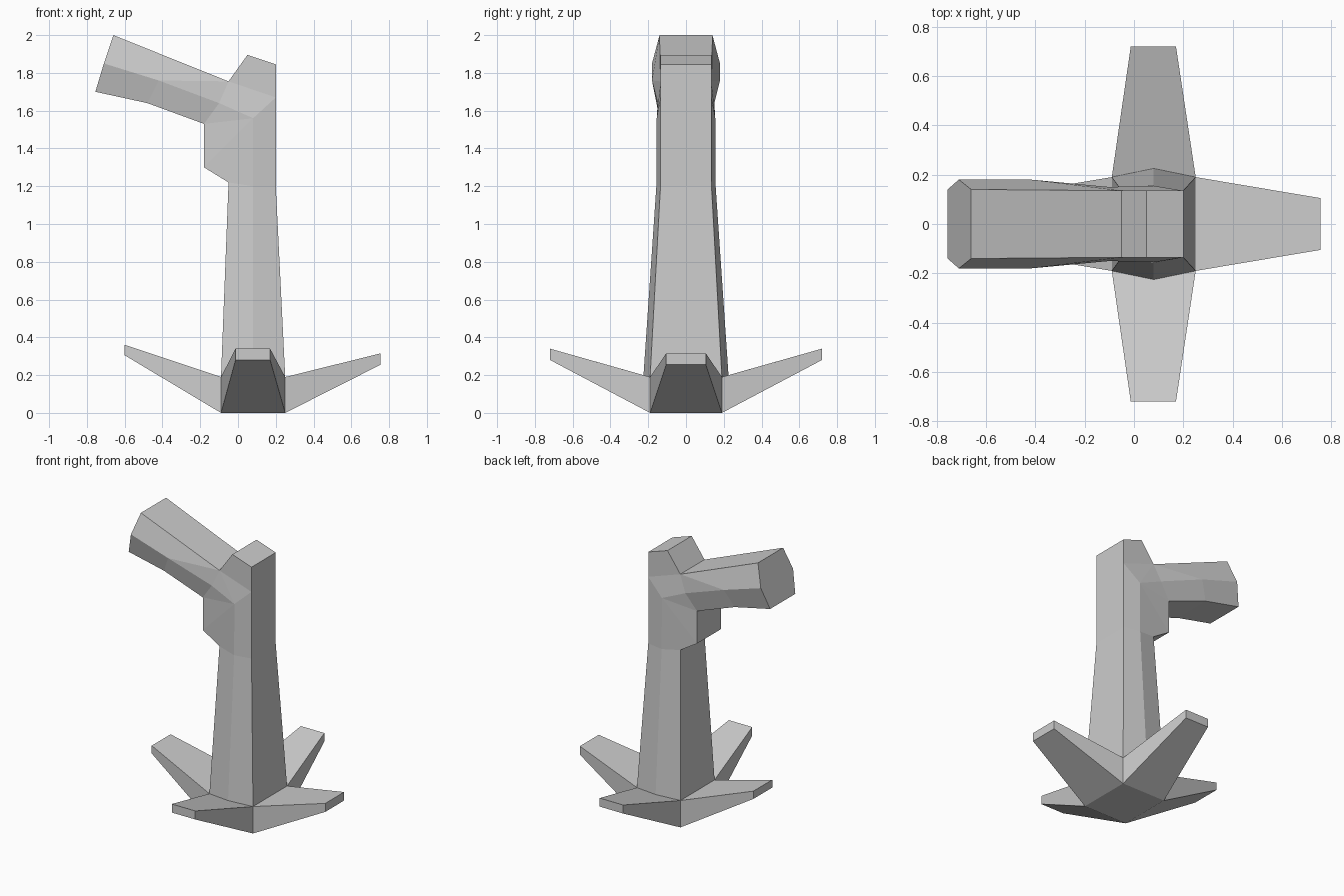
import bpy, bmesh

if "Cube" in bpy.data.objects:
    bpy.data.objects.remove(bpy.data.objects["Cube"])


def make_object(name, verts, faces):
    """Make a flat-shaded mesh with outward normals."""
    bm = bmesh.new()
    vs = [bm.verts.new(v) for v in verts]
    for f in faces:
        bm.faces.new([vs[i] for i in f])
    bmesh.ops.recalc_face_normals(bm, faces=bm.faces)
    mesh = bpy.data.meshes.new(name)
    bm.to_mesh(mesh)
    bm.free()
    obj = bpy.data.objects.new(name, mesh)
    bpy.context.collection.objects.link(obj)
    return obj


# Trunk and branch: silhouette (x, z, half depth), from lower left round to lower right
outline = [(-.09, .19, .19), (-.05, 1.22, .135), (-.18, 1.30, .135), (-.18, 1.53, .135),
           (-.48, 1.64, .14), (-.755, 1.70, .14), (-.66, 2.0, .14), (-.05, 1.755, .135),
           (.05, 1.895, .135), (.20, 1.845, .135), (.20, 1.67, .135), (.20, 1.20, .135),
           (.25, .19, .19)]
# Raised ridge running up the trunk and out along the branch (indices 13-18)
ridge = [(.08, .20, .225), (.08, 1.20, .157), (.08, 1.56, .155),
         (-.10, 1.64, .15), (-.42, 1.76, .18), (-.71, 1.85, .18)]
side = [(0, 13, 14, 1), (13, 12, 11, 14), (14, 11, 10, 15), (15, 10, 7), (7, 10, 9, 8),
        (15, 7, 16), (1, 14, 15, 2), (2, 15, 3), (3, 15, 16), (3, 16, 17, 4),
        (4, 17, 18, 5), (16, 7, 17), (17, 7, 6, 18)]
pts = outline + ridge
n = len(pts)
verts = [(x, s * d, z) for s in (-1, 1) for x, z, d in pts]
faces = side + [tuple(i + n for i in reversed(f)) for f in side]
# Faces joining the front and back silhouettes, with a hexagonal branch end
for i in range(len(outline) - 1):
    if i == 5:
        faces.append((5, 18, 6, 6 + n, 18 + n, 5 + n))
    else:
        faces.append((i, i + 1, i + 1 + n, i + n))
make_object("trunk", verts, faces)

# Roots: base block corners, then one tapered root growing from each side
corners = [(-.09, -.19), (.25, -.19), (.25, .19), (-.09, .19)]
verts = [(x, y, z) for z in (0, .19) for x, y in corners]
faces = [(0, 1, 2, 3)]
tips = [((-.013, -.72), (.17, -.72), .28, .34),
        ((.755, -.105), (.755, .105), .255, .315),
        ((.17, .72), (-.013, .72), .28, .34),
        ((-.60, .105), (-.60, -.105), .305, .36)]
for i, (p, q, low, high) in enumerate(tips):
    j = (i + 1) % 4
    inner = (i, j, j + 4, i + 4)
    k = len(verts)
    verts += [(*p, low), (*q, low), (*q, high), (*p, high)]
    for a in range(4):
        b = (a + 1) % 4
        face = [inner[a], inner[b], k + b, k + a]
        if a == 2 and i in (0, 2):
            # Front and back roots meet the foot of the trunk ridge
            verts.append((.08, -.225 if i == 0 else .225, .20))
            face.insert(1, len(verts) - 1)
        faces.append(tuple(face))
    faces.append((k, k + 1, k + 2, k + 3))
make_object("roots", verts, faces)
